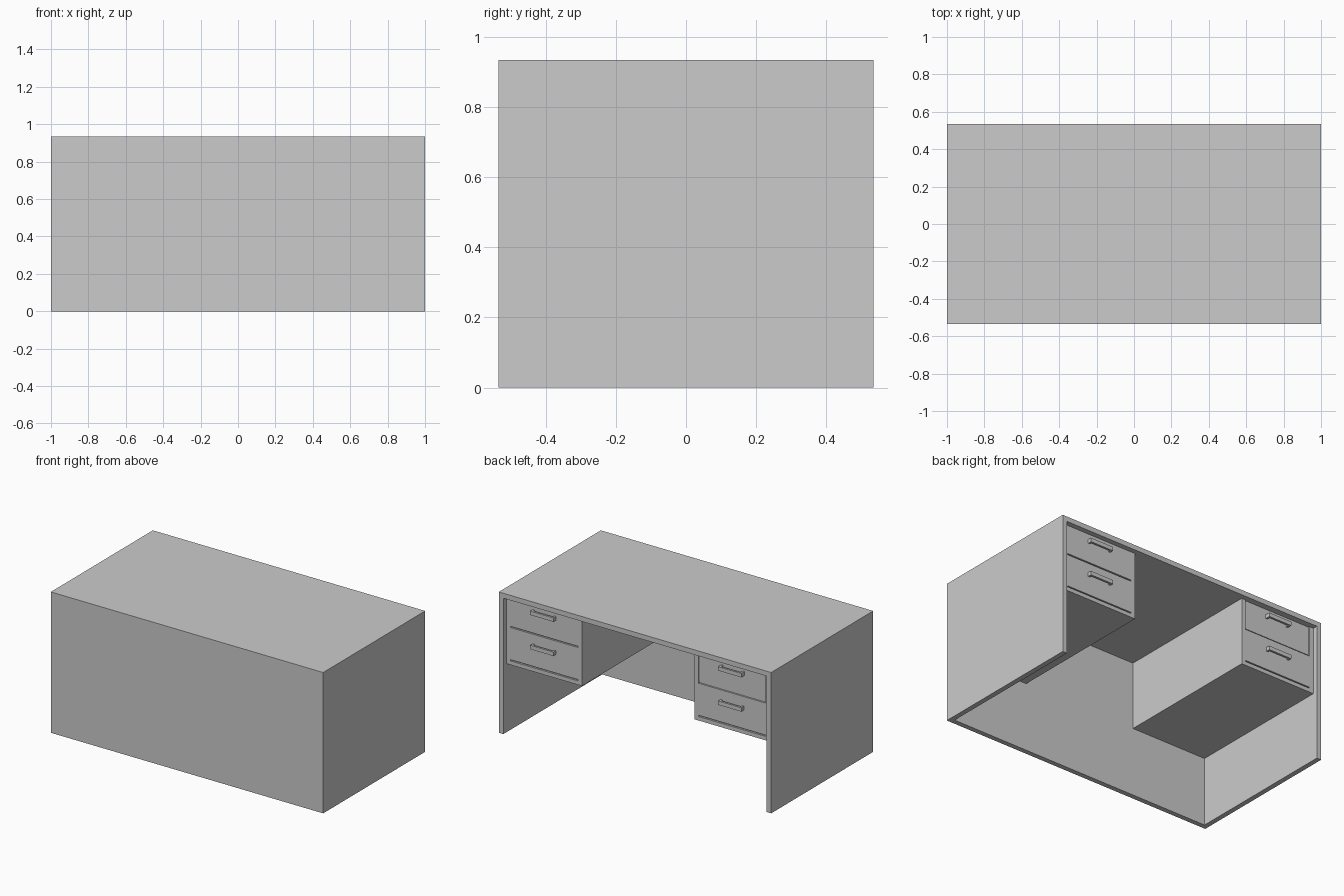
import bpy

if "Cube" in bpy.data.objects:
    bpy.data.objects.remove(bpy.data.objects["Cube"], do_unlink=True)

grey = bpy.data.materials.new("plain_grey")
grey.use_nodes = True
colour = (0.6, 0.6, 0.6, 1)
grey.diffuse_color = colour
grey.node_tree.nodes["Principled BSDF"].inputs["Base Color"].default_value = colour


def box(name, x, y, z):
    """Box spanning the (low, high) pairs x, y and z."""
    spans = [sorted(s) for s in (x, y, z)]
    bpy.ops.mesh.primitive_cube_add(size=1)
    ob = bpy.context.object
    ob.name = ob.data.name = name
    for v in ob.data.vertices:
        v.co = [lo if c < 0 else hi for c, (lo, hi) in zip(v.co, spans)]
    ob.data.materials.append(grey)
    return ob


W, D, H, T = 1.0, 0.535, 0.935, 0.033   # half width, half depth, height, board
IN, OUT = 0.413, W - T                  # pedestal sides
FACE = D - T                            # plane of the drawer fronts
BACKING = FACE - 0.012
BASE, TOP = 0.455, H - T
STILE, GAP = 0.03, 0.008

# Outer shell
box("desktop", (-W, W), (-D, D), (TOP, H))
box("front_panel", (-OUT, OUT), (-D, -D + T), (0, TOP))

for side, s in (("left", 1), ("right", -1)):
    box(side + "_side_panel", (s * OUT, s * W), (-D, D), (0, TOP))

    # Pedestal carcass with a thin frame around its drawers
    box(side + "_pedestal", (s * IN, s * OUT), (-D + T, BACKING), (BASE, TOP))
    lo, hi = IN + STILE, OUT - STILE
    box(side + "_inner_stile", (s * IN, s * lo), (BACKING, FACE), (BASE, TOP))
    box(side + "_outer_stile", (s * hi, s * OUT), (BACKING, FACE), (BASE, TOP))
    box(side + "_bottom_rail", (s * lo, s * hi), (BACKING, FACE), (BASE, 0.481))

    # Two drawers, each with a bar handle on two posts
    mid = s * (IN + OUT) / 2
    for level, z0, z1, grip in (("lower", 0.481 + GAP, 0.702, 0.625),
                                ("upper", 0.702 + GAP, TOP, 0.852)):
        recessed = s < 0 and level == "upper"
        front = FACE - (0.008 if recessed else 0.001)
        name = side + "_" + level
        box(name + "_drawer", (s * lo, s * hi), (BACKING, front), (z0, z1))
        z = (grip - 0.013, grip + 0.013)
        box(name + "_handle", (mid - 0.085, mid + 0.085), (FACE + 0.012, FACE + 0.025), z)
        for end in (-1, 1):
            box(name + "_handle_post", (mid + end * 0.072, mid + end * 0.085),
                (front, FACE + 0.012), z)
